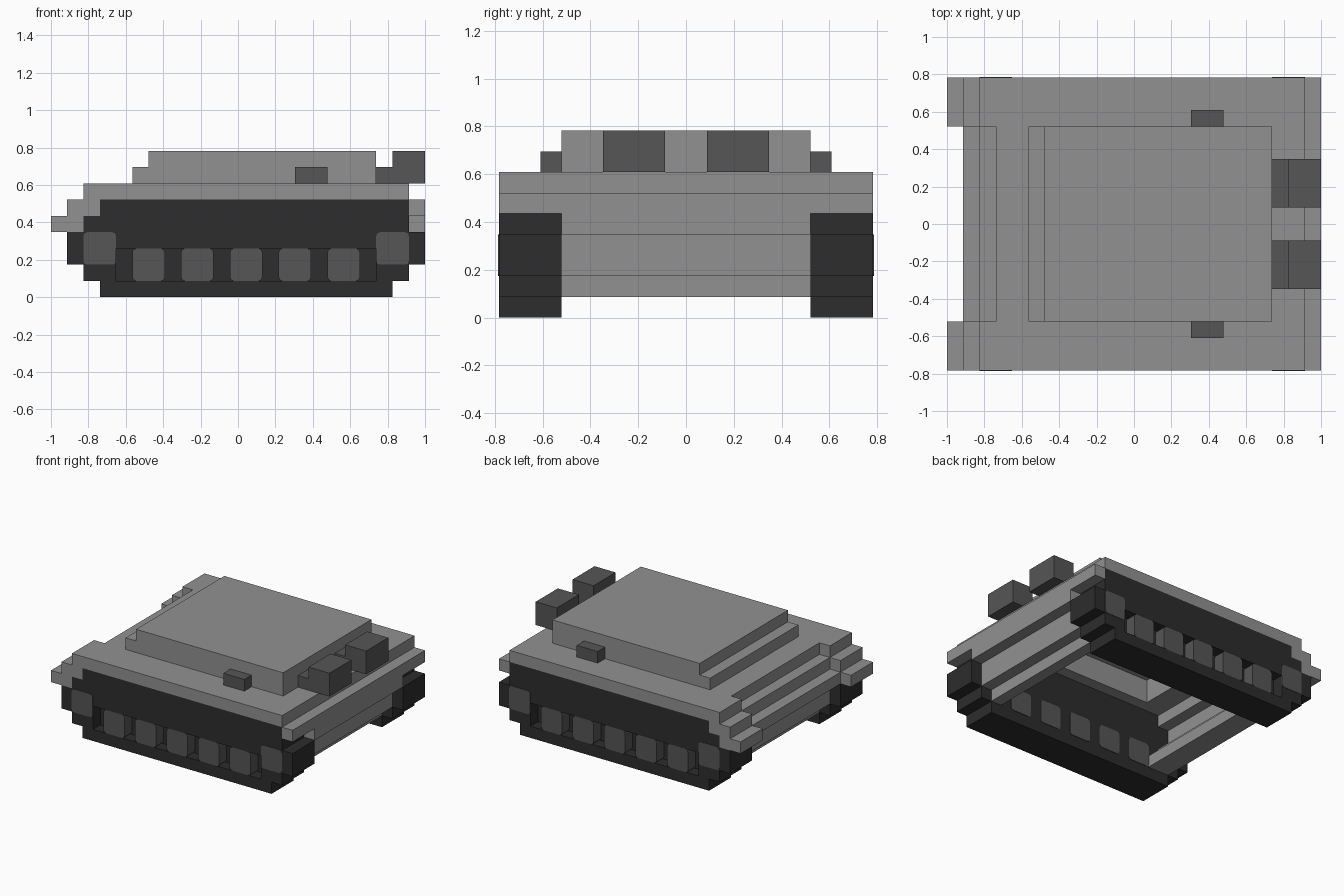
import bpy, bmesh
from mathutils import Vector

if "Cube" in bpy.data.objects:
    bpy.data.objects.remove(bpy.data.objects["Cube"], do_unlink=True)

U = 2 / 23  # block unit; x runs 0..23, y -9..9, z 0..9


def material(name, v):
    m = bpy.data.materials.new(name)
    m.use_nodes = True
    m.diffuse_color = (v, v, v, 1)
    bsdf = m.node_tree.nodes["Principled BSDF"]
    bsdf.inputs["Base Color"].default_value = (v, v, v, 1)
    bsdf.inputs["Roughness"].default_value = 0.9
    return m


HULL = material("hull_grey", 0.285)
TRACK = material("track_black", 0.026)
METAL = material("wheel_grey", 0.092)


def blocks(name, mat, boxes, mirror=False, bevel=0.0):
    """One object from boxes (x0, x1, y0, y1, z0, z1) in block units."""
    bm = bmesh.new()
    sides = (1, -1) if mirror else (1,)
    for s in sides:
        for x0, x1, y0, y1, z0, z1 in boxes:
            lo = Vector((x0 - 11.5, min(s * y0, s * y1), z0)) * U
            hi = Vector((x1 - 11.5, max(s * y0, s * y1), z1)) * U
            verts = bmesh.ops.create_cube(bm, size=1)["verts"]
            for v in verts:
                v.co = Vector([(a + b) / 2 + c * (b - a) for a, b, c in zip(lo, hi, v.co)])
            if bevel:
                # round only the edges running across the model
                edges = {e for v in verts for e in v.link_edges
                         if abs(e.verts[0].co.y - e.verts[1].co.y) > 1e-4}
                bmesh.ops.bevel(bm, geom=list(edges), offset=bevel,
                                segments=2, affect='EDGES', profile=0.5)
    me = bpy.data.meshes.new(name)
    bm.to_mesh(me)
    bm.free()
    me.materials.append(mat)
    ob = bpy.data.objects.new(name, me)
    bpy.context.collection.objects.link(ob)
    return ob


# Tracks: stepped layers with an outer recess for the road wheels
blocks("tracks", TRACK, [
    (3, 21, 6, 9, 0, 1),
    (2, 4, 6, 9, 1, 2), (20, 22, 6, 9, 1, 2),
    (1, 4, 6, 9, 2, 3), (20, 23, 6, 9, 2, 3),
    (4, 20, 6, 8, 1, 3),
    (1, 23, 6, 9, 3, 4),
    (2, 22, 6, 9, 4, 5),
    (3, 22, 6, 9, 5, 6),
], mirror=True)

# Wheels: five road wheels per side plus flush end wheels
blocks("road_wheels", METAL,
       [(x, x + 2, 5.95, 9, 1, 3) for x in range(5, 20, 3)], mirror=True, bevel=0.02)
blocks("end_wheels", METAL,
       [(x, x + 2, 8.9, 9.04, 2, 4) for x in (2, 20)], mirror=True, bevel=0.02)

# Deck: slab around the turret opening, notched between the fenders
blocks("deck", HULL, [
    (3, 6, -6, 6, 6, 7), (19, 22, -6, 6, 6, 7),
    (6, 19, 5, 6, 6, 7), (6, 19, -6, -5, 6, 7),
    (2, 22, 6, 9, 6, 7), (2, 22, -9, -6, 6, 7),
])

# Fenders: stepped corner pieces over the track ends
blocks("fenders", HULL, [
    (1, 3, 6, 9, 5, 6), (0, 2, 6, 9, 4, 5), (22, 23, 6, 9, 5, 6),
], mirror=True)

# Hull end walls: stepped plates between the tracks
blocks("left_end_wall", HULL, [
    (21, 23, -6, 6, 4, 6), (21, 22, -6, 6, 2, 4), (20, 21, -6, 6, 1, 2),
    (20, 21, -6, 6, 2, 3),
])
blocks("right_end_wall", HULL, [
    (2, 4, -6, 6, 5, 6), (1, 3, -6, 6, 4, 5),
    (2, 3, -6, 6, 2, 4), (3, 5, -6, 6, 1, 2), (3, 4, -6, 6, 2, 3),
])

# Turret: hollow ring with a stepped end and a roof
blocks("turret", HULL, [
    (5, 6, -6, 6, 7, 8), (19, 20, -6, 6, 7, 8),
    (6, 19, 5, 6, 7, 8), (6, 19, -6, -5, 7, 8),
    (6, 20, -6, 6, 8, 9),
])

# Turret fittings: side blocks and the twin end guns
blocks("side_fittings", METAL, [(15, 17, 6, 7, 7, 8)], mirror=True)
blocks("end_guns", METAL, [(20, 21, 1, 4, 7, 8), (21, 23, 1, 4, 7, 9)], mirror=True)
